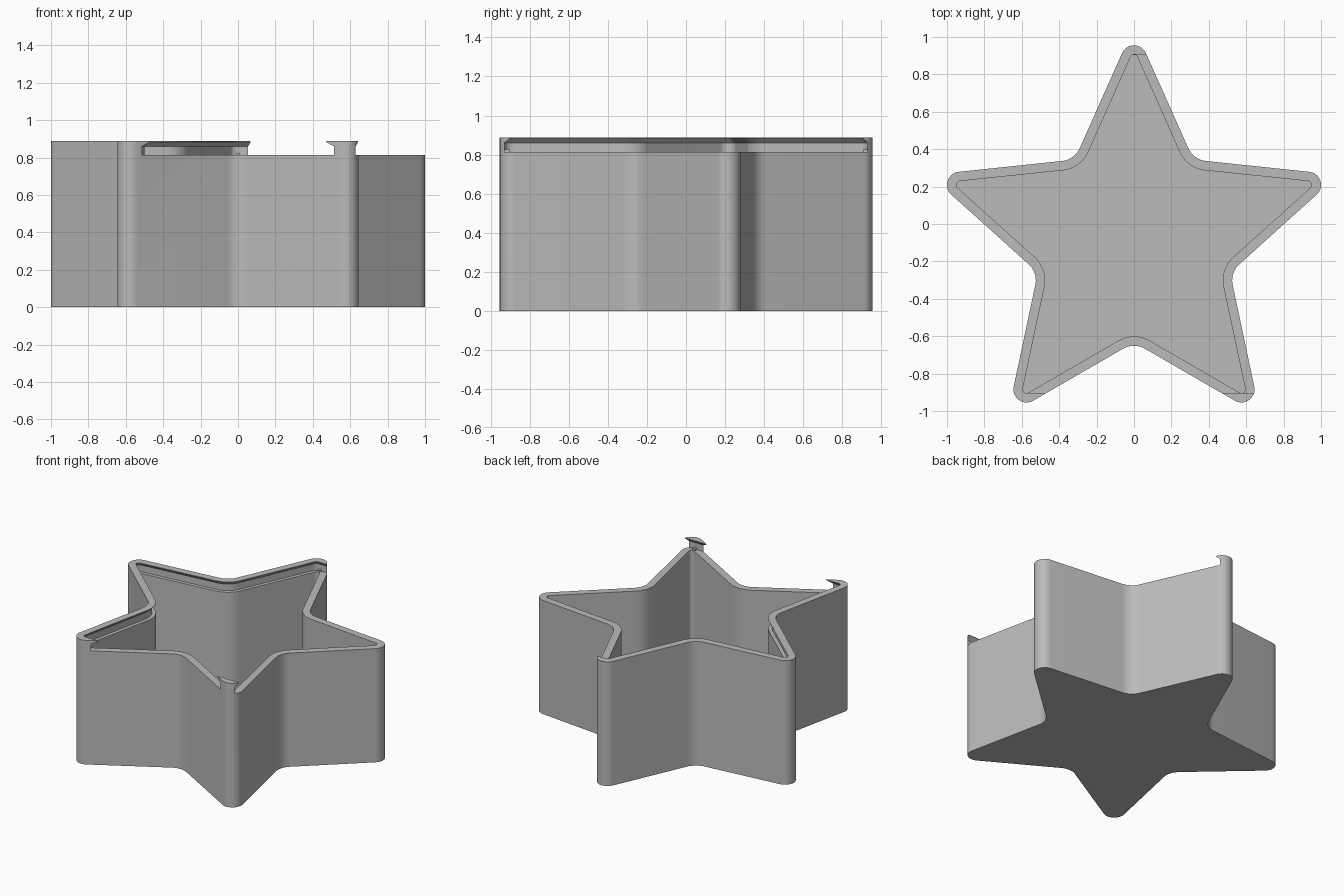
import bpy, bmesh
from math import sin, cos, radians
from mathutils import Vector

old = bpy.data.objects.get("Cube")
if old:
    bpy.data.objects.remove(old)

# Main dimensions
CENTRE = Vector((0, -0.093))
TIP_DIST, TIP_R, VALLEY_R = 0.978, 0.07, 0.115
SPREAD = 66                       # half turn of each tip arc, degrees
VALLEY_DIST = (TIP_DIST * cos(radians(SPREAD)) + TIP_R + VALLEY_R) / cos(radians(SPREAD - 36))
WALL, GROOVE, FLOOR = 0.05, 0.025, 0.05
SLOT_Z, LIP_Z, TOP_Z = 0.813, 0.86, 0.887
STEPS = 10

grey = bpy.data.materials.new("plain_grey")
grey.use_nodes = True
grey.diffuse_color = (0.5, 0.5, 0.5, 1)
grey.node_tree.nodes["Principled BSDF"].inputs["Base Color"].default_value = (0.5, 0.5, 0.5, 1)


def polar(angle, length):
    return Vector((cos(radians(angle)), sin(radians(angle)))) * length


def arc(centre, radius, start, end):
    return [centre + polar(start + (end - start) * i / STEPS, radius) for i in range(STEPS + 1)]


def tip(angle, inset, start, end):
    return arc(CENTRE + polar(angle, TIP_DIST), TIP_R - inset, start, end)


def valley(angle, inset):
    centre = CENTRE + polar(angle, VALLEY_DIST)
    turn = SPREAD - 36
    return arc(centre, VALLEY_R + inset, angle + 180 + turn, angle + 180 - turn)


def star(inset):
    """Rounded star outline, moved inward by inset."""
    points = []
    for k in range(5):
        a = 90 + 72 * k
        points += tip(a, inset, a - SPREAD, a + SPREAD) + valley(a + 36, inset)
    return points


def swept_star(inset):
    """Left half of the star outline, swept out past the +x side."""
    points = tip(90, inset, 90, 90 + SPREAD) + valley(126, inset)
    points += tip(162, inset, 162 - SPREAD, 162 + SPREAD) + valley(198, inset)
    points += tip(234, inset, 234 - SPREAD, 270)
    return points + [Vector((1.3, points[-1].y)), Vector((1.3, points[0].y))]


def loft(name, layers):
    """Closed solid through (outline, height) layers."""
    bm = bmesh.new()
    rings = [[bm.verts.new((p.x, p.y, z)) for p in outline] for outline, z in layers]
    for low, high in zip(rings, rings[1:]):
        for i in range(len(low)):
            j = (i + 1) % len(low)
            bm.faces.new((low[i], low[j], high[j], high[i]))
    bm.faces.new(rings[0][::-1])
    bm.faces.new(rings[-1])
    bmesh.ops.recalc_face_normals(bm, faces=bm.faces)
    mesh = bpy.data.meshes.new(name)
    bm.to_mesh(mesh)
    bm.free()
    obj = bpy.data.objects.new(name, mesh)
    bpy.context.collection.objects.link(obj)
    mesh.materials.append(grey)
    return obj


# Star box with a hollow and a dovetail slot for a sliding lid
box = loft("star_box", [(star(0), 0), (star(0), TOP_Z)])
hollow = loft("hollow_cutter", [(star(WALL), FLOOR), (star(WALL), 1)])
slot = loft("lid_slot_cutter", [(swept_star(GROOVE), SLOT_Z), (swept_star(GROOVE), LIP_Z),
                                (swept_star(WALL), TOP_Z - 0.003), (swept_star(WALL), 1)])
for cutter in (hollow, slot):
    cut = box.modifiers.new(cutter.name, 'BOOLEAN')
    cut.operation, cut.solver, cut.object = 'DIFFERENCE', 'EXACT', cutter

# Apply the cuts and remove the cutters
bpy.context.view_layer.objects.active = box
box.select_set(True)
for name in [m.name for m in box.modifiers]:
    bpy.ops.object.modifier_apply(modifier=name)
for cutter in (hollow, slot):
    bpy.data.objects.remove(cutter)
bpy.ops.object.shade_smooth_by_angle(angle=radians(30))

# Small lid stops on the groove floor
for name, angle, side in (("back_lid_stop", 90, 1), ("front_lid_stop", 306, -1)):
    c = CENTRE + polar(angle, TIP_DIST) + Vector((0, side * (TIP_R - 0.037)))
    outline = [c + Vector(d) for d in ((-0.01, -0.012), (0.01, -0.012), (0.01, 0.012), (-0.01, 0.012))]
    loft(name, [(outline, SLOT_Z - 0.005), (outline, SLOT_Z + 0.012)])
